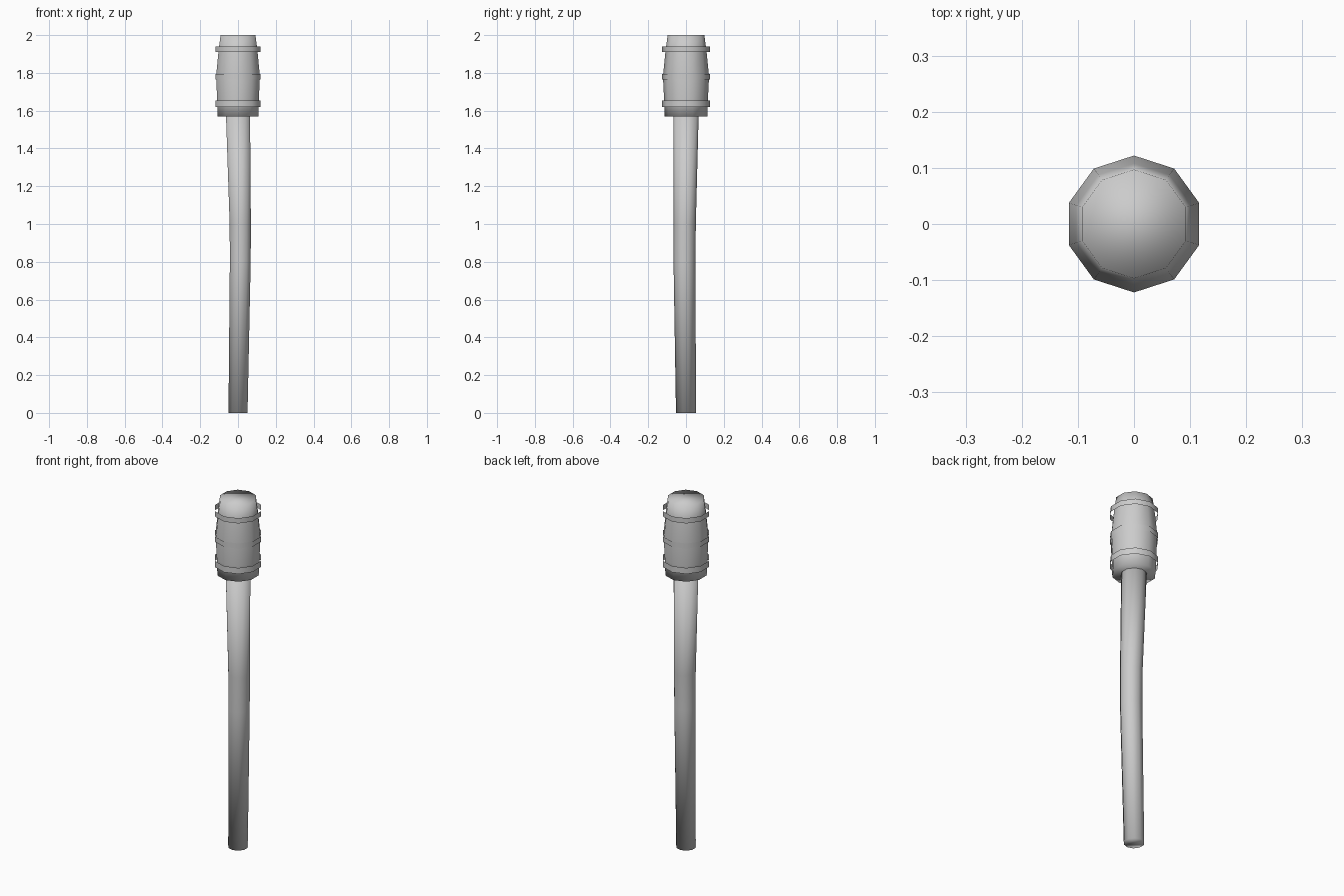
import bpy, bmesh
from math import sin, cos, pi

cube = bpy.data.objects.get("Cube")
if cube:
    bpy.data.objects.remove(cube, do_unlink=True)

SIDES = 10

grey = bpy.data.materials.new("plain grey")
grey.use_nodes = True
colour = (0.6, 0.6, 0.6, 1)
grey.diffuse_color = colour
grey.node_tree.nodes["Principled BSDF"].inputs["Base Color"].default_value = colour


def lathe(name, sections, caps=True):
    """Skin ten-sided rings given as (z, radius, centre x, centre y)."""
    bm = bmesh.new()
    rings = []
    for z, r, cx, cy in sections:
        angles = [pi / 2 + 2 * pi * i / SIDES for i in range(SIDES)]
        rings.append([bm.verts.new((cx + r * cos(a), cy + r * sin(a), z)) for a in angles])
    for low, high in zip(rings, rings[1:]):
        for i in range(SIDES):
            j = (i + 1) % SIDES
            bm.faces.new((low[i], low[j], high[j], high[i]))
    if caps:
        bm.faces.new(rings[0][::-1])
        bm.faces.new(rings[-1])
    for face in bm.faces:
        face.smooth = True
    mesh = bpy.data.meshes.new(name)
    bm.to_mesh(mesh)
    bm.free()
    mesh.materials.append(grey)
    obj = bpy.data.objects.new(name, mesh)
    bpy.context.collection.objects.link(obj)
    return obj


# Slightly bent, tapering handle
lathe("handle", [(0, 0.053, 0, 0), (0.8, 0.058, 0.012, -0.008),
                 (1.0, 0.059, 0.012, -0.007), (1.58, 0.067, 0, 0)])

# Barrel-shaped head
lathe("head", [(z, r, 0, 0) for z, r in
               [(1.57, 0.113), (1.66, 0.116), (1.78, 0.122), (1.92, 0.108), (2.0, 0.097)]])

# Thin open hoops around the head
for name, bottom, top in [("lower_band", 1.62, 1.655),
                          ("middle_band", 1.765, 1.795),
                          ("upper_band", 1.91, 1.94)]:
    lathe(name, [(bottom, 0.126, 0, 0), (top, 0.126, 0, 0)], caps=False)
